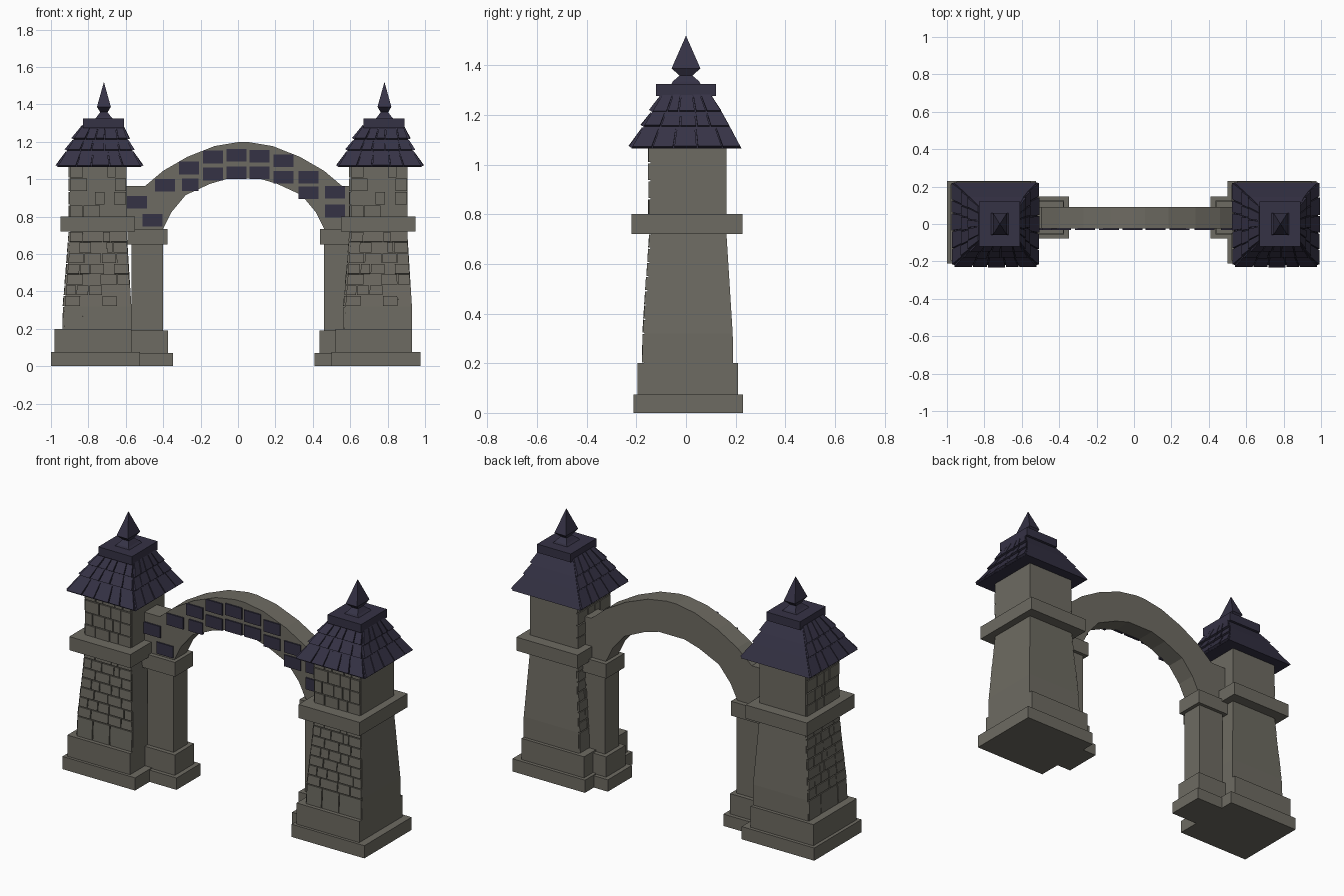
import bpy, bmesh, random
from mathutils import Vector

if "Cube" in bpy.data.objects:
    bpy.data.objects.remove(bpy.data.objects["Cube"])

random.seed(4)


def material(name, rgb):
    m = bpy.data.materials.new(name)
    m.diffuse_color = (*rgb, 1)
    m.use_nodes = True
    m.node_tree.nodes["Principled BSDF"].inputs["Base Color"].default_value = m.diffuse_color
    return m


STONE = material("grey stone", (0.155, 0.147, 0.122))
SLATE = material("dark blue slate", (0.036, 0.032, 0.060))


def add_loft(bm, rings):
    """Closed solid through rings with equal point counts."""
    vs = [[bm.verts.new(p) for p in r] for r in rings]
    n = len(rings[0])
    faces = [bm.faces.new(vs[0][::-1]), bm.faces.new(vs[-1])]
    for a, b in zip(vs, vs[1:]):
        for i in range(n):
            j = (i + 1) % n
            faces.append(bm.faces.new((a[i], a[j], b[j], b[i])))
    bmesh.ops.recalc_face_normals(bm, faces=faces)


def finish(bm, name, mat):
    me = bpy.data.meshes.new(name)
    bm.to_mesh(me)
    bm.free()
    me.materials.append(mat)
    ob = bpy.data.objects.new(name, me)
    bpy.context.collection.objects.link(ob)
    return ob


def rect(x0, x1, y0, y1, z):
    return [(x0, y0, z), (x1, y0, z), (x1, y1, z), (x0, y1, z)]


def stack(name, mat, *levels):
    """Solid from rectangles (x0, x1, y0, y1, z) stacked upward."""
    bm = bmesh.new()
    add_loft(bm, [rect(*l) for l in levels])
    return finish(bm, name, mat)


def box(name, mat, x0, x1, y0, y1, z0, z1):
    return stack(name, mat, (x0, x1, y0, y1, z0), (x0, x1, y0, y1, z1))


def side(lo, hi, k):
    """Corners (bl, br, tr, tl) of side k between two levels: 0 front, 1 right, 3 left."""
    a, b = rect(*lo), rect(*hi)
    j = (k + 1) % 4
    return [Vector(p) for p in (a[k], a[j], b[j], b[k])]


def add_plates(bm, quad, cuts, v0, v1, gap, low, high, sink=0.01):
    """One row of raised plates over a quad, split at the given fractions."""
    bl, br, tr, tl = quad
    nrm = (br - bl).cross(tl - bl).normalized()
    gu, gv = gap / (br - bl).length, gap / (tl - bl).length
    for u0, u1 in zip(cuts, cuts[1:]):
        pts = [bl.lerp(br, u).lerp(tl.lerp(tr, u), v) for u, v in
               ((u0 + gu, v0 + gv), (u1 - gu, v0 + gv), (u1 - gu, v1 - gv), (u0 + gu, v1 - gv))]
        h = random.uniform(0.75, 1.1)
        outer = [p + nrm * d * h for p, d in zip(pts, (low, low, high, high))]
        add_loft(bm, [[p - nrm * sink for p in pts], outer])


def cuts_for(n, jitter):
    return [0] + [(i + random.uniform(-jitter, jitter)) / n for i in range(1, n)] + [1]


tower = []

# Tower plinth, shaft, band and upper block
tower.append(box("tower_plinth_low", STONE, -1.0, -.525, -.212, .23, 0, .075))
tower.append(box("tower_plinth_high", STONE, -.98, -.57, -.195, .21, .075, .20))
foot = (-.932, -.57, -.170, .19, .20)
knee = (-.928, -.57, -.167, .188, .32)
neck = (-.896, -.595, -.140, .163, .72)
up0 = (-.897, -.595, -.143, .163, .79)
up1 = (-.897, -.595, -.143, .163, 1.08)
tower.append(stack("tower_shaft", STONE, foot, knee, neck))
tower.append(box("tower_band", STONE, -.95, -.55, -.22, .228, .72, .80))
tower.append(stack("tower_upper", STONE, up0, up1))

# Raised stones on the front and left walls
bm = bmesh.new()
for k in (0, 3):
    for lo, hi, rows, n in ((foot, knee, 1, 3), (knee, neck, 7, 4), (up0, up1, 4, 4)):
        quad = side(lo, hi, k)
        for r in range(rows):
            add_plates(bm, quad, cuts_for(n + r % 2, .28), r / rows, (r + 1) / rows,
                       .0025, .009, .009)
tower.append(finish(bm, "tower_wall_stones", STONE))

# Roof core with tile rows on front, right and left
roof = [(-.965, -.517, -.220, .223, 1.065), (-.915, -.565, -.172, .178, 1.15),
        (-.880, -.590, -.138, .145, 1.21), (-.828, -.618, -.090, .095, 1.29)]
tower.append(stack("roof_core", SLATE, *roof))
bm = bmesh.new()
for k in (0, 1, 3):
    for lo, hi in zip(roof, roof[1:]):
        add_plates(bm, side(lo, hi, k), cuts_for(5, .15), 0, 1, .003, .014, .004, .004)
tower.append(finish(bm, "roof_tiles", SLATE))

# Roof cap and pointed finial
tower.append(box("roof_cap", SLATE, -.83, -.61, -.12, .12, 1.275, 1.325))


def around(hx, hy, z):
    return (-.717 - hx, -.717 + hx, -hy, hy, z)


tower.append(stack("roof_finial", SLATE, around(.05, .06, 1.322), around(.037, .053, 1.335),
                   around(.02, .026, 1.358), around(.037, .058, 1.387),
                   around(.0008, .0008, 1.517)))

# The second tower repeats the first, shifted sideways
for ob in tower:
    dup = bpy.data.objects.new(ob.name + "_right", ob.data)
    dup.location.x = 1.5
    bpy.context.collection.objects.link(dup)

# Inner pillars, mirrored about the arch centre
MID, YC = .03, .035
for label, s in (("left", -1), ("right", 1)):
    for part, inner, hy, z0, z1 in (("base", .378, .1125, 0, .07), ("foot", .405, .09, .07, .19),
                                    ("shaft", .43, .065, .19, .65), ("cap", .408, .085, .65, .735)):
        xs = sorted((MID + s * inner, MID + s * (1.03 - inner)))
        box(f"pillar_{part}_{label}", STONE, *xs, YC - hy, YC + hy, z0, z1)

# Arch, from half of its outline
outer = [(.625, .735), (.625, .965), (.525, .965), (.43, 1.045), (.30, 1.120), (.155, 1.177), (.03, 1.198)]
inner = [(.085, 1.003), (.18, .975), (.31, .915), (.385, .825), (.43, .735)]
half = outer + inner
left = [(MID - x, z) for x, z in outer] 
right = [(MID + x, z) for x, z in reversed(outer)]
under = [(MID + x, z) for x, z in reversed(inner)] + [(MID - x, z) for x, z in inner]
outline = left + right + under
bm = bmesh.new()
add_loft(bm, [[(x, y, z) for x, z in outline] for y in (-.025, .092)])
finish(bm, "arch", STONE)

# Dark slate bricks on the arch front
centres = [(-.54, .877), (-.39, .968), (-.262, 1.060), (-.134, 1.119), (-.008, 1.128),
           (.115, 1.122), (.243, 1.098), (.377, 1.010), (.518, .930), (-.457, .780),
           (-.255, .970), (-.134, 1.028), (-.008, 1.034), (.115, 1.034), (.243, 1.010),
           (.377, .928), (.518, .830)]
bm = bmesh.new()
for x, z in centres:
    w = .045 if (x, z) == (-.255, .970) else .054
    add_loft(bm, [rect(x - w, x + w, -.033, -.02, z - .034), rect(x - w, x + w, -.033, -.02, z + .034)])
finish(bm, "arch_bricks", SLATE)
